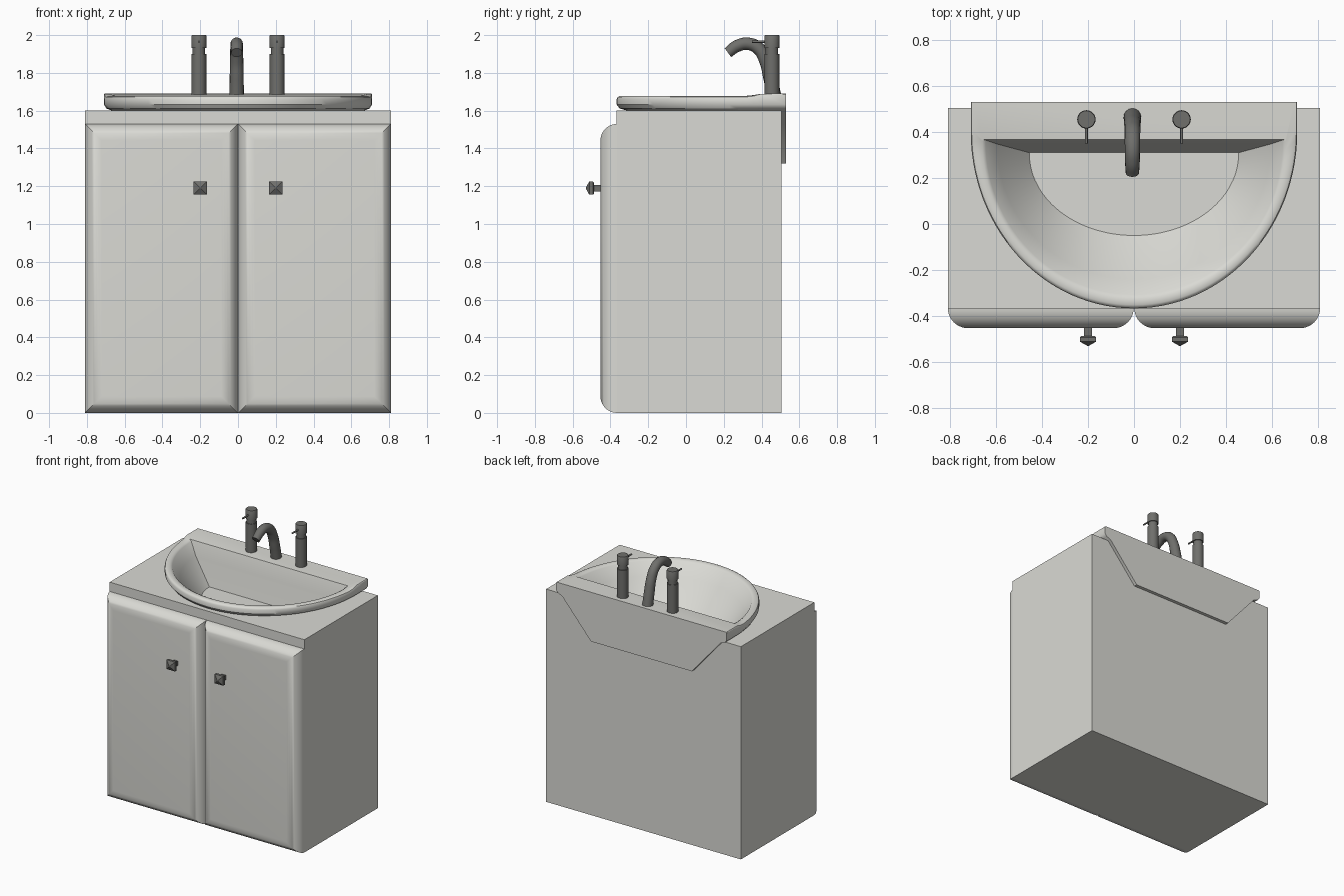
import bpy, bmesh, math

if "Cube" in bpy.data.objects:
    bpy.data.objects.remove(bpy.data.objects["Cube"])


def material(name, rgb):
    m = bpy.data.materials.new(name)
    m.diffuse_color = (*rgb, 1)
    m.use_nodes = True
    m.node_tree.nodes["Principled BSDF"].inputs["Base Color"].default_value = m.diffuse_color
    return m


CERAMIC = material("pale_warm_grey", (0.70, 0.70, 0.66))
METAL = material("dark_metal", (0.16, 0.16, 0.15))


def smooth(ob, angle=35):
    bpy.ops.object.select_all(action='DESELECT')
    ob.select_set(True)
    bpy.context.view_layer.objects.active = ob
    bpy.ops.object.shade_smooth_by_angle(angle=math.radians(angle))


def loft(name, rings, mat, shade=True):
    """Closed solid skinned through rings of equal point count."""
    bm = bmesh.new()
    rows = [[bm.verts.new(p) for p in r] for r in rings]
    n = len(rows[0])
    for a, b in zip(rows, rows[1:]):
        for i in range(n):
            j = (i + 1) % n
            bm.faces.new((a[i], a[j], b[j], b[i]))
    bm.faces.new(rows[0])
    bm.faces.new(rows[-1])
    bmesh.ops.recalc_face_normals(bm, faces=bm.faces)
    me = bpy.data.meshes.new(name)
    bm.to_mesh(me)
    bm.free()
    ob = bpy.data.objects.new(name, me)
    me.materials.append(mat)
    bpy.context.collection.objects.link(ob)
    if shade:
        smooth(ob)
    return ob


def rect_xz(x0, x1, z0, z1, y):
    return [(x0, y, z0), (x1, y, z0), (x1, y, z1), (x0, y, z1)]


def circle_z(x, y, z, r, n=32):
    return [(x + r * math.cos(2 * math.pi * i / n),
             y + r * math.sin(2 * math.pi * i / n), z) for i in range(n)]


def half_oval(rx, front, z, back=0.53, side=0.40, rise=0.0, n=56):
    """Straight back, elliptical front; the rear can rise to form the tap deck."""
    pts = [(rx, back)]
    for i in range(n + 1):
        a = math.pi * i / n
        pts.append((rx * math.cos(a), side - (side - front) * math.sin(a)))
    pts.append((-rx, back))
    out = []
    for x, y in pts:
        t = min(1, max(0, (y - 0.33) / 0.08))
        out.append((x, y, z + rise * t * t * (3 - 2 * t)))
    return out


# Cabinet body and countertop
body = loft("cabinet_body", [rect_xz(-0.81, 0.81, 0, 1.53, y) for y in (-0.365, 0.505)], CERAMIC, False)
counter = loft("countertop", [rect_xz(-0.81, 0.81, 1.53, 1.60, y) for y in (-0.368, 0.505)], CERAMIC, False)

# Opening for the bowl
cutter = loft("bowl_cutter", [half_oval(0.412, -0.012, 1.327, 0.52),
                              half_oval(0.652, -0.292, 1.597, 0.52),
                              half_oval(0.652, -0.292, 1.75, 0.52)], CERAMIC, False)
cutter.hide_render = True
for ob in (body, counter):
    mod = ob.modifiers.new("bowl_opening", 'BOOLEAN')
    mod.operation = 'DIFFERENCE'
    mod.solver = 'EXACT'
    mod.object = cutter
    bpy.context.view_layer.objects.active = ob
    bpy.ops.object.modifier_apply(modifier=mod.name)
bpy.data.objects.remove(cutter)

# Sink: outer bowl, rolled rim, tap deck, inner bowl
loft("sink", [
    half_oval(0.42, -0.02, 1.32),
    half_oval(0.66, -0.30, 1.597),
    half_oval(0.697, -0.352, 1.612),
    half_oval(0.71, -0.367, 1.632),
    half_oval(0.71, -0.367, 1.662, rise=0.023),
    half_oval(0.706, -0.361, 1.672, rise=0.018),
    half_oval(0.697, -0.352, 1.677, rise=0.013),
    half_oval(0.660, -0.325, 1.677, back=0.368, side=0.36, rise=0.013),
    half_oval(0.645, -0.308, 1.668, back=0.365, side=0.357, rise=0.013),
    half_oval(0.595, -0.24, 1.58, back=0.348, side=0.342),
    half_oval(0.455, -0.05, 1.40, back=0.31, side=0.305),
], CERAMIC)

# Doors with rounded front edges, and pyramid knobs
R = 0.088
for s, side in ((-1, "left"), (1, "right")):
    x0, x1 = sorted((s * 0.001, s * 0.81))
    rings = []
    for i in range(11):
        a = math.pi / 2 * i / 10
        d = R * (1 - math.cos(a))
        rings.append(rect_xz(x0 + d, x1 - d, d, 1.53 - d, -0.365 - R * math.sin(a)))
    loft(side + "_door", rings, CERAMIC)

    profile = [(-0.44, 0.017), (-0.488, 0.017), (-0.488, 0.03), (-0.493, 0.035),
               (-0.512, 0.035), (-0.53, 0.003)]
    loft(side + "_knob", [rect_xz(s * 0.2 - h, s * 0.2 + h, 1.19 - h, 1.19 + h, y)
                          for y, h in profile], METAL, False)

# Tap handles with small levers
for s, side in ((-1, "left"), (1, "right")):
    x = s * 0.207
    profile = [(1.68, 0.039), (1.90, 0.039), (1.90, 0.033), (1.932, 0.033),
               (1.932, 0.040), (1.995, 0.040), (2.0, 0.037)]
    loft(side + "_tap", [circle_z(x, 0.455, z, r) for z, r in profile], METAL)
    bpy.ops.mesh.primitive_cylinder_add(vertices=12, radius=0.006, depth=0.09,
                                        location=(x, 0.395, 1.965),
                                        rotation=(math.pi / 2, 0, 0))
    lever = bpy.context.object
    lever.name = side + "_tap_lever"
    lever.data.materials.append(METAL)
    smooth(lever)

# Curved spout
cu = bpy.data.curves.new("spout", 'CURVE')
cu.dimensions = '3D'
cu.bevel_depth = 1.0
cu.bevel_resolution = 6
cu.resolution_u = 8
cu.use_fill_caps = True
path = [(0.466, 1.68, 0.038), (0.445, 1.78, 0.037), (0.422, 1.865, 0.035), (0.385, 1.928, 0.034),
        (0.33, 1.954, 0.033), (0.27, 1.942, 0.032), (0.222, 1.907, 0.029)]
sp = cu.splines.new('BEZIER')
sp.bezier_points.add(len(path) - 1)
for p, (y, z, r) in zip(sp.bezier_points, path):
    p.co = (-0.007, y, z)
    p.radius = r
    p.handle_left_type = p.handle_right_type = 'AUTO'
cu.materials.append(METAL)
spout = bpy.data.objects.new("spout", cu)
bpy.context.collection.objects.link(spout)
bpy.ops.object.select_all(action='DESELECT')
spout.select_set(True)
bpy.context.view_layer.objects.active = spout
bpy.ops.object.convert(target='MESH')
smooth(bpy.context.object)
